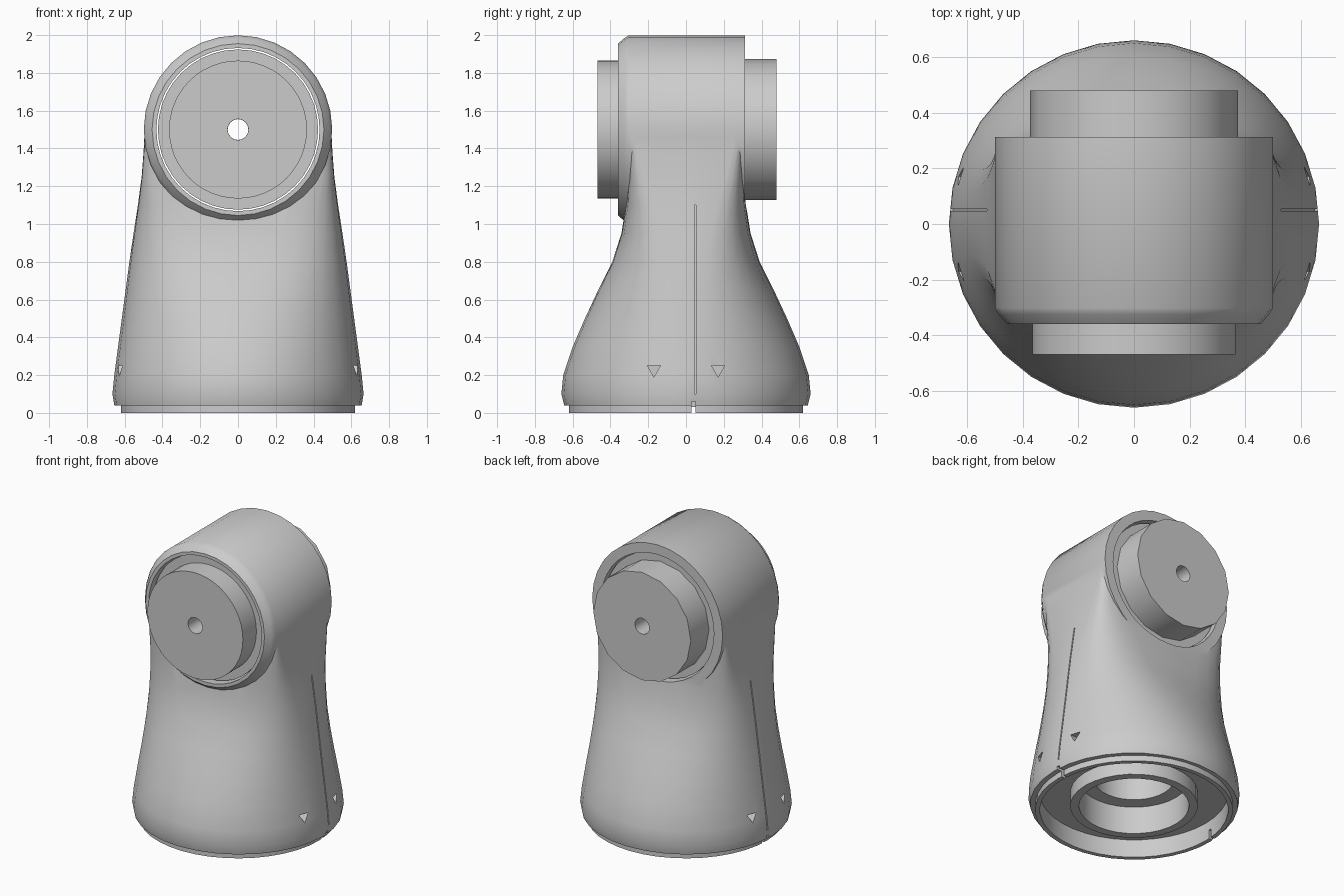
import bpy
import bmesh
from math import cos, sin, pi, radians
from mathutils import Matrix

cube = bpy.data.objects.get("Cube")
if cube:
    bpy.data.objects.remove(cube, do_unlink=True)

grey = bpy.data.materials.new("plain grey")
grey.use_nodes = True
colour = (0.6, 0.6, 0.6, 1)
grey.diffuse_color = colour
grey.node_tree.nodes["Principled BSDF"].inputs["Base Color"].default_value = colour

AXIS_Z = 1.5
TO_Y = Matrix.Translation((0, 0, AXIS_Z)) @ Matrix.Rotation(radians(-90), 4, "X")


def loft(name, rings, closed=False, capped=False, matrix=None):
    """Skin a stack of equal rings; optionally join last to first."""
    bm = bmesh.new()
    rows = [[bm.verts.new(p) for p in ring] for ring in rings]
    pairs = list(zip(rows, rows[1:]))
    if closed:
        pairs.append((rows[-1], rows[0]))
    for a, b in pairs:
        for i in range(len(a)):
            j = (i + 1) % len(a)
            bm.faces.new((a[i], a[j], b[j], b[i]))
    if capped:
        bm.faces.new(rows[0][::-1])
        bm.faces.new(rows[-1])
    bmesh.ops.recalc_face_normals(bm, faces=bm.faces)
    if matrix:
        bm.transform(matrix)
    mesh = bpy.data.meshes.new(name)
    bm.to_mesh(mesh)
    bm.free()
    mesh.materials.append(grey)
    obj = bpy.data.objects.new(name, mesh)
    bpy.context.collection.objects.link(obj)
    return obj


def lathe(name, profile, sides, tube=False, matrix=None):
    """Turn (radius, height) points: a solid, or a tube if the profile loops."""
    rings = [[(r * cos(2 * pi * i / sides), r * sin(2 * pi * i / sides), h)
              for i in range(sides)] for r, h in profile]
    return loft(name, rings, closed=tube, capped=not tube, matrix=matrix)


def activate(obj):
    bpy.ops.object.select_all(action="DESELECT")
    obj.select_set(True)
    bpy.context.view_layer.objects.active = obj


def combine(obj, tool, operation="DIFFERENCE", keep=False):
    mod = obj.modifiers.new("cut", "BOOLEAN")
    mod.object = tool
    mod.operation = operation
    mod.solver = "EXACT"
    activate(obj)
    bpy.ops.object.modifier_apply(modifier=mod.name)
    if not keep:
        bpy.data.objects.remove(tool, do_unlink=True)


def oblong(z, hx, hy, power, count=32):
    def shape(v):
        return (1 if v >= 0 else -1) * abs(v) ** (2 / power)
    angles = [2 * pi * i / count for i in range(count)]
    return [(hx * shape(cos(a)), hy * shape(sin(a)), z) for a in angles]


# Flared body: round foot pinching to a flat-sided neck as deep as the barrel
sections = [(0.04, 0.655, 0.645, 2), (0.1, 0.665, 0.66, 2), (0.2, 0.655, 0.65, 2),
            (0.35, 0.635, 0.6, 2.05), (0.5, 0.615, 0.535, 2.15),
            (0.65, 0.595, 0.465, 2.35), (0.8, 0.575, 0.39, 2.8),
            (0.95, 0.553, 0.342, 3.6), (1.1, 0.53, 0.318, 5),
            (1.25, 0.51, 0.305, 9), (1.38, 0.5, 0.301, 16), (1.5, 0.494, 0.299, 24)]
body = loft("body", [oblong(*s) for s in sections], capped=True)

# Horizontal barrel housing with a chamfered front lip
barrel = lathe("barrel", [(0.455, -0.36), (0.485, -0.325), (0.499, -0.302),
                          (0.499, 0.312)], 32, matrix=TO_Y)
combine(body, barrel, "UNION")
combine(body, lathe("bore", [(0.432, -0.6), (0.432, 0.6)], 40, matrix=TO_Y))

# Underside recess with a central socket
combine(body, lathe("recess", [(0.605, -0.1), (0.605, 0.125)], 40))
combine(body, lathe("socket", [(0.345, 0), (0.345, 0.22), (0.25, 0.22),
                               (0.25, 0.6)], 32))

# Thin foot ring and the collar hanging around the socket
foot = lathe("foot_ring", [(0.62, 0), (0.62, 0.14), (0.59, 0.14), (0.59, 0)],
             40, tube=True)
collar = lathe("socket_collar", [(0.4, 0.03), (0.4, 0.14), (0.345, 0.14),
                                 (0.345, 0.03)], 32, tube=True)

# Seam notch on both sides of the foot
notch = loft("notch", [[(x, 0.03, -0.1), (x, 0.05, -0.1), (x, 0.05, 0.06),
                        (x, 0.03, 0.06)] for x in (-1, 1)], capped=True)
combine(foot, notch, keep=True)
combine(body, notch)

for side in (-1, 1):
    # Shallow parting seam following the flank
    seam = loft("seam", [[(side * (hx + dx), y, z) for dx, y in
                          ((-0.015, 0.046), (0.04, 0.046), (0.04, 0.054), (-0.015, 0.054))]
                         for z, hx, hy, power in sections[1:9]], capped=True)
    combine(body, seam)
    # Small screw pockets low on the flank
    for y in (-0.17, 0.17):
        place = (Matrix.Translation((side * 0.63, y, 0.23))
                 @ Matrix.Rotation(radians(90), 4, "Y"))
        combine(body, lathe("pocket", [(0.04, -0.06), (0.04, 0.06)], 3, matrix=place))

# Drive core and the two end discs, bored through the middle
HOLE = 0.055


def bored(name, radius, start, end, sides):
    profile = [(HOLE, start), (radius, start), (radius, end), (HOLE, end)]
    return lathe(name, profile, sides, tube=True, matrix=TO_Y)


parts = [body, foot, collar,
         bored("drive_core", 0.424, -0.32, 0.28, 40),
         bored("front_disc", 0.365, -0.468, -0.32, 48),
         bored("back_disc", 0.373, 0.28, 0.48, 16)]

for part in parts:
    activate(part)
    bpy.ops.object.shade_smooth_by_angle(angle=radians(32))
